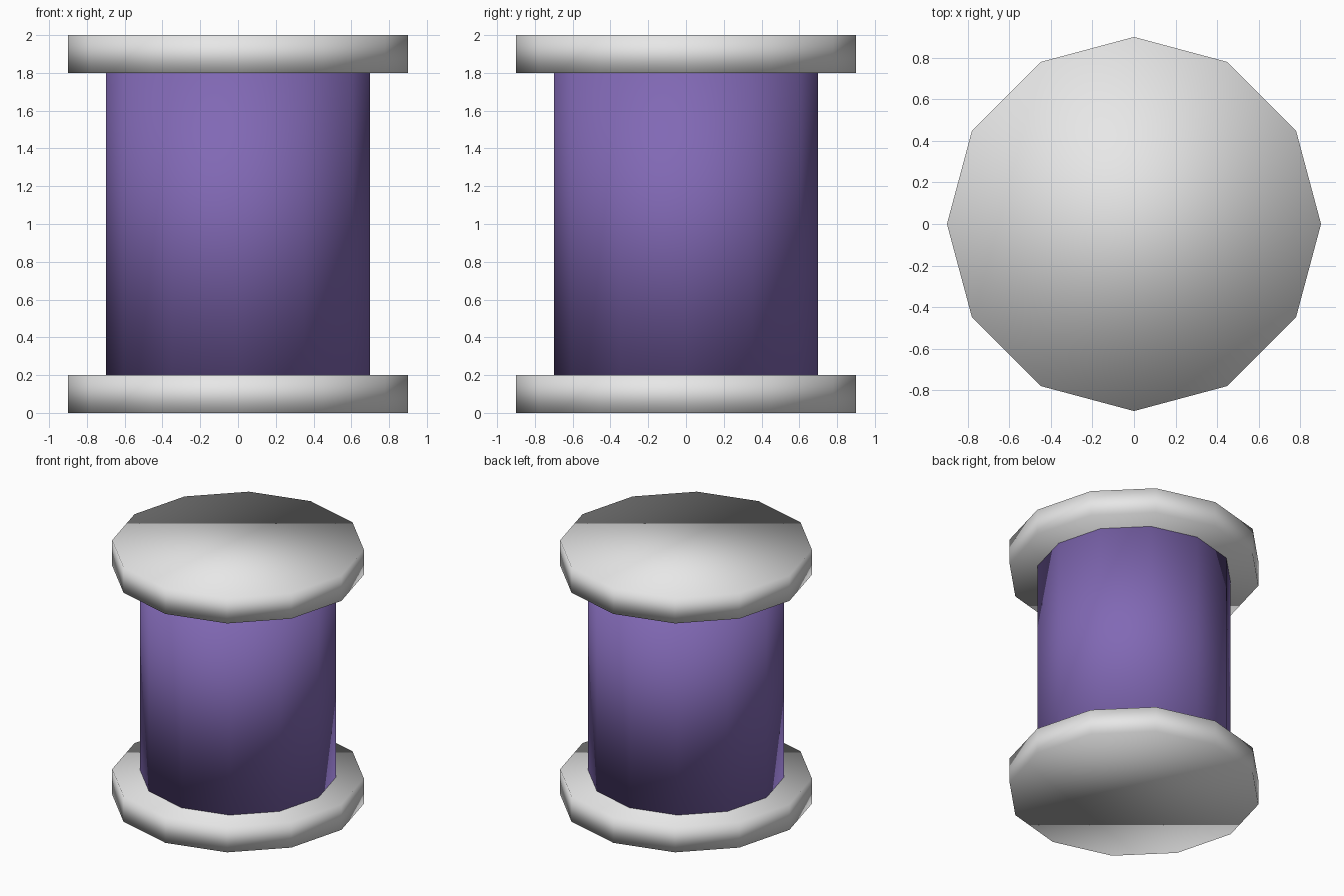
import bpy

cube = bpy.data.objects.get("Cube")
if cube:
    bpy.data.objects.remove(cube, do_unlink=True)


def make_material(name, rgb):
    mat = bpy.data.materials.new(name)
    mat.use_nodes = True
    colour = (*rgb, 1.0)
    mat.diffuse_color = colour
    mat.node_tree.nodes["Principled BSDF"].inputs["Base Color"].default_value = colour
    return mat


def drum(name, radius, bottom, top, mat):
    """Twelve-sided, fully smooth-shaded upright cylinder."""
    bpy.ops.mesh.primitive_cylinder_add(
        vertices=12, radius=radius, depth=top - bottom,
        location=(0, 0, (bottom + top) / 2))
    obj = bpy.context.object
    obj.name = name
    obj.data.materials.append(mat)
    bpy.ops.object.shade_smooth()
    return obj


light_grey = make_material("light grey", (0.8, 0.8, 0.8))
purple = make_material("purple", (0.22, 0.14, 0.46))

# Spool ends
drum("bottom_flange", 0.9, 0.0, 0.2, light_grey)
drum("top_flange", 0.9, 1.8, 2.0, light_grey)

# Wound core between them
drum("thread_core", 0.7, 0.2, 1.8, purple)
